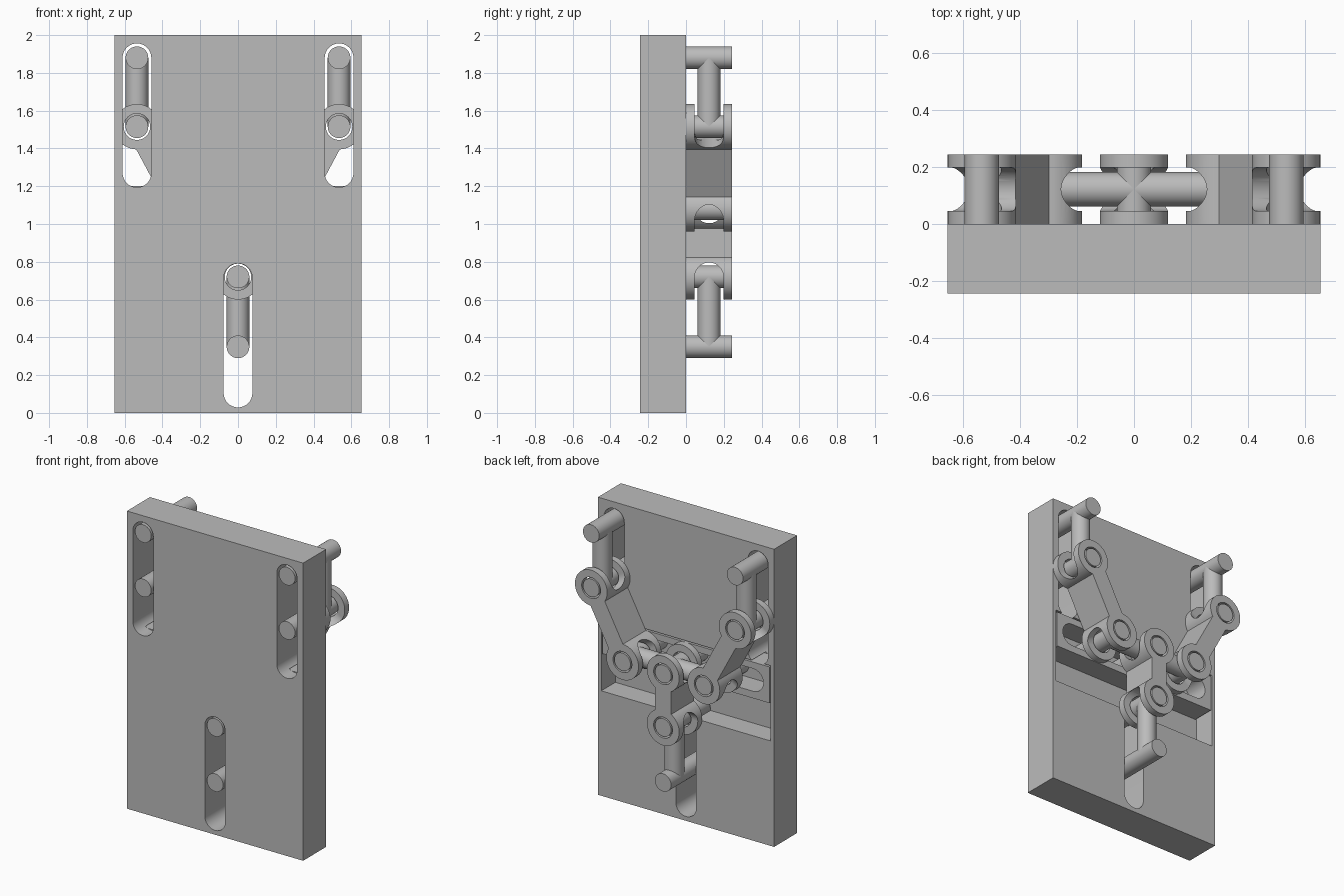
import bpy, bmesh
from math import radians, sin, cos, pi, asin
from mathutils import Vector

cube = bpy.data.objects.get("Cube")
if cube:
    bpy.data.objects.remove(cube, do_unlink=True)

X, Y, Z = Vector((1, 0, 0)), Vector((0, 1, 0)), Vector((0, 0, 1))

grey = bpy.data.materials.new("machined_grey")
grey.use_nodes = True
grey.diffuse_color = (0.5, 0.5, 0.5, 1)
for node in grey.node_tree.nodes:
    if node.type == 'BSDF_PRINCIPLED':
        node.inputs["Base Color"].default_value = grey.diffuse_color

# Shared dimensions
W, DEPTH = 0.655, 0.244
MID = DEPTH / 2
PIN_R, CLEAR_R, RING_R, HOLE_R = 0.06, 0.076, 0.12, 0.07
BAR_Z, SIDE_X, INNER_X = 1.08, 0.535, 0.302
SIDE_Z, SIDE_TOP_Z = 1.515, 1.88
LOW_Z, LOW_END_Z = 0.72, 0.35
RECESS_Y = -0.15


def arc(cx, cy, r, a0, a1, n=24):
    return [(cx + r * cos(a0 + (a1 - a0) * i / n),
             cy + r * sin(a0 + (a1 - a0) * i / n)) for i in range(n + 1)]


def add_prism(bm, pts, origin, a, b, c, c0, c1):
    """Extrude a profile lying in directions a, b along direction c."""
    rings = [[bm.verts.new(origin + a * p + b * q + c * t) for p, q in pts]
             for t in (c0, c1)]
    bm.faces.new(rings[0])
    bm.faces.new(rings[1])
    n = len(pts)
    for i in range(n):
        j = (i + 1) % n
        bm.faces.new((rings[0][i], rings[0][j], rings[1][j], rings[1][i]))


def add_rod(bm, start, end, r=PIN_R):
    """Round bar between two points."""
    axis = (end - start).normalized()
    side = axis.orthogonal().normalized()
    circle = arc(0, 0, r, 0, 2 * pi, 48)[:-1]
    add_prism(bm, circle, start, side, axis.cross(side), axis, 0,
              (end - start).length)


def finish(bm, name):
    bmesh.ops.recalc_face_normals(bm, faces=bm.faces[:])
    mesh = bpy.data.meshes.new(name)
    bm.to_mesh(mesh)
    bm.free()
    mesh.materials.append(grey)
    obj = bpy.data.objects.new(name, mesh)
    bpy.context.collection.objects.link(obj)
    return obj


def prism(name, *args):
    bm = bmesh.new()
    add_prism(bm, *args)
    return finish(bm, name)


def cut(obj, cutters):
    """Subtract each cutter, then discard it."""
    for cutter in cutters:
        cutter.hide_render = True
        mod = obj.modifiers.new("cut", 'BOOLEAN')
        mod.operation, mod.solver, mod.object = 'DIFFERENCE', 'EXACT', cutter
        bpy.context.view_layer.objects.active = obj
        bpy.ops.object.modifier_apply(modifier=mod.name)
        bpy.data.objects.remove(cutter, do_unlink=True)


def box(name, x, y0, y1, z0, z1):
    pts = [(-x, z0), (x, z0), (x, z1), (-x, z1)]
    return prism(name, pts, Vector(), X, Z, Y, y0, y1)


def slot(length_dir, width_dir, centre, half, r, y0, y1):
    pts = (arc(half - r, 0, r, -pi / 2, pi / 2)
           + arc(r - half, 0, r, pi / 2, 3 * pi / 2))
    return prism("slot_cutter", pts, centre, length_dir, width_dir, Y, y0, y1)


# Back plate with three upright slots and a wide rear recess
plate = box("plate", W, -DEPTH, 0, 0, 2)
centres = [(-SIDE_X, 1.575), (SIDE_X, 1.575), (0, 0.41)]
cut(plate, [slot(Z, X, Vector((x, 0, z)), 0.381, CLEAR_R, -0.4, 0.2)
            for x, z in centres])
cut(plate, [box("recess_cutter", 0.63, RECESS_Y, 0.2, 0.705, 1.21)])

# Sliding bar with a long level slot
bar = box("sliding_bar", 0.622, RECESS_Y, 0, 0.957, 1.2)
cut(bar, [slot(X, Z, Vector((0, 0, BAR_Z)), 0.575, CLEAR_R, -0.4, 0.2)])


def link(name, p, q):
    """Two-eyed link, forked at both ends, between joints p and q."""
    p, q = Vector((p[0], 0, p[1])), Vector((q[0], 0, q[1]))
    length = (q - p).length
    u = (q - p).normalized()
    v = u.cross(Y)
    a = asin(0.06 / RING_R)
    pts = (arc(0, 0, RING_R, a, 2 * pi - a, 44)
           + arc(length, 0, RING_R, a - pi, pi - a, 44))
    obj = prism(name, pts, p, u, v, Y, 0.0005, DEPTH)
    cutters = []
    for joint, inward in ((p, u), (q, -u)):
        # Round-bottomed fork gap, then the pin hole
        notch = arc(0, 0, CLEAR_R, -pi / 2, pi / 2) + [(-0.2, CLEAR_R), (-0.2, -CLEAR_R)]
        cutters.append(prism("notch_cutter", notch, joint + Y * MID,
                             inward, Y, v, -0.2, 0.2))
        bm = bmesh.new()
        add_rod(bm, joint - Y * 0.1, joint + Y * 0.4, HOLE_R)
        cutters.append(finish(bm, "hole_cutter"))
    cut(obj, cutters)
    return obj


links = [link("left_link", (SIDE_X, SIDE_Z), (INNER_X, BAR_Z)),
         link("right_link", (-SIDE_X, SIDE_Z), (-INNER_X, BAR_Z)),
         link("lower_link", (0, BAR_Z), (0, LOW_Z))]


def pinned_rod(name, joints, front):
    """Rod running through a row of cross pins."""
    bm = bmesh.new()
    for x, z in joints:
        add_rod(bm, Vector((x, front, z)), Vector((x, DEPTH, z)))
    ends = [Vector((x, MID, z)) for x, z in (joints[0], joints[-1])]
    add_rod(bm, *ends)
    return finish(bm, name)


rods = [pinned_rod("left_follower", [(SIDE_X, SIDE_Z), (SIDE_X, SIDE_TOP_Z)], -DEPTH),
        pinned_rod("right_follower", [(-SIDE_X, SIDE_Z), (-SIDE_X, SIDE_TOP_Z)], -DEPTH),
        pinned_rod("lower_follower", [(0, LOW_Z), (0, LOW_END_Z)], -DEPTH),
        pinned_rod("cross_rod", [(-INNER_X, BAR_Z), (0, BAR_Z), (INNER_X, BAR_Z)], RECESS_Y)]

# Smooth the round surfaces, keep the edges crisp
bpy.ops.object.select_all(action='DESELECT')
for obj in [plate, bar] + links + rods:
    obj.select_set(True)
    bpy.context.view_layer.objects.active = obj
bpy.ops.object.shade_smooth_by_angle(angle=radians(30))
